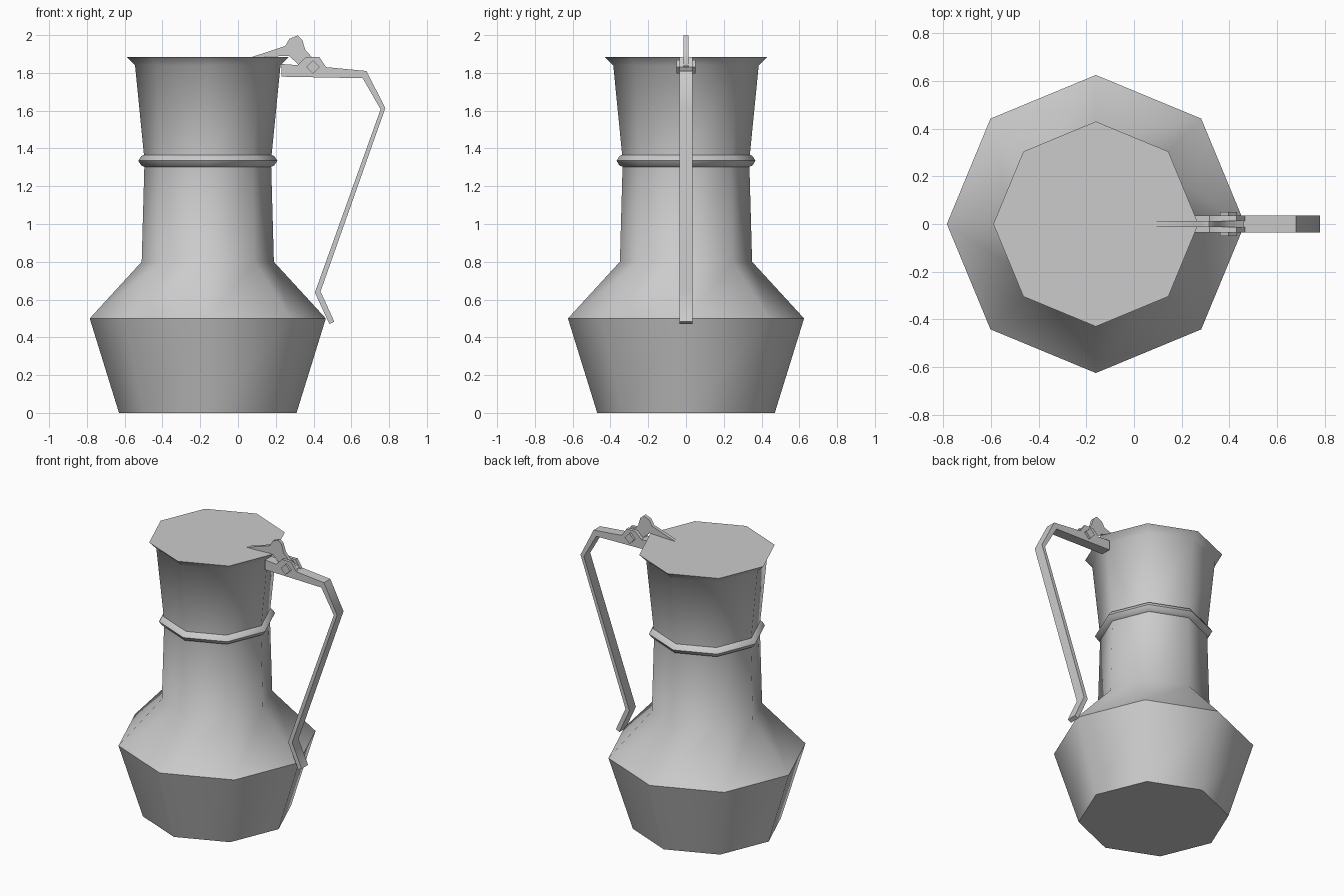
import bpy
import math
import bmesh
from mathutils import Vector

cube = bpy.data.objects.get("Cube")
if cube:
    bpy.data.objects.remove(cube, do_unlink=True)

SIDES = 8
AXIS_X = -0.16

grey = bpy.data.materials.new("pewter_grey")
grey.use_nodes = True
COLOUR = (0.6, 0.6, 0.6, 1)
grey.diffuse_color = COLOUR
grey.node_tree.nodes["Principled BSDF"].inputs["Base Color"].default_value = COLOUR


def finish(name, bm, angle=50):
    bmesh.ops.recalc_face_normals(bm, faces=bm.faces)
    mesh = bpy.data.meshes.new(name)
    bm.to_mesh(mesh)
    bm.free()
    mesh.materials.append(grey)
    obj = bpy.data.objects.new(name, mesh)
    bpy.context.collection.objects.link(obj)
    bpy.ops.object.select_all(action="DESELECT")
    obj.select_set(True)
    bpy.context.view_layer.objects.active = obj
    bpy.ops.object.shade_smooth_by_angle(angle=math.radians(angle))
    return obj


def lathe(name, profile, closed=False):
    """Eight-sided turned shape; open profiles are capped at both ends."""
    bm = bmesh.new()
    rings = []
    for r, z in profile:
        turns = [math.tau * i / SIDES for i in range(SIDES)]
        rings.append([bm.verts.new((AXIS_X + r * math.cos(a), r * math.sin(a), z))
                      for a in turns])
    pairs = list(zip(rings, rings[1:]))
    if closed:
        pairs.append((rings[-1], rings[0]))
    else:
        bm.faces.new(rings[0])
        bm.faces.new(rings[-1])
    for low, high in pairs:
        for i in range(SIDES):
            j = (i + 1) % SIDES
            bm.faces.new((low[i], low[j], high[j], high[i]))
    return finish(name, bm)


def plate(name, outline, y0, y1):
    """Side outline in x and z, extruded across y."""
    bm = bmesh.new()
    face = bm.faces.new([bm.verts.new((x, y0, z)) for x, z in outline])
    out = bmesh.ops.extrude_face_region(bm, geom=[face])
    moved = [v for v in out["geom"] if isinstance(v, bmesh.types.BMVert)]
    bmesh.ops.translate(bm, verts=moved, vec=Vector((0, y1 - y0, 0)))
    return finish(name, bm)


# Body with flared rim and flat closed top
lathe("jug_body", [(0.47, 0), (0.625, 0.5), (0.35, 0.8), (0.335, 1.335),
                   (0.385, 1.84), (0.43, 1.885)])

# Raised band round the neck
lathe("neck_band", [(0.33, 1.30), (0.352, 1.31), (0.368, 1.335),
                    (0.352, 1.36), (0.33, 1.37)], closed=True)

# Bent strap handle
plate("handle", [(0.23, 1.847), (0.47, 1.83), (0.68, 1.81), (0.78, 1.614),
                 (0.437, 0.643), (0.51, 0.483), (0.484, 0.47), (0.407, 0.637),
                 (0.755, 1.607), (0.66, 1.772), (0.23, 1.78)], -0.035, 0.035)

# Pair of hinge ears on the handle
for side, y in (("right", -0.035), ("left", 0.013)):
    plate("hinge_ear_" + side, [(0.31, 1.835), (0.36, 1.885), (0.43, 1.885),
                                (0.47, 1.825)], y, y + 0.022)

# Square hinge pin set on its corner
plate("hinge_pin", [(0.397 + 0.036 * math.cos(i * math.pi / 2),
                     1.832 + 0.036 * math.sin(i * math.pi / 2)) for i in range(4)],
      -0.05, 0.05)

# Thumb lever resting on the lid
plate("thumb_lever", [(0.07, 1.883), (0.25, 1.942), (0.272, 1.98), (0.315, 1.998),
                      (0.34, 1.975), (0.357, 1.92), (0.4, 1.875), (0.46, 1.84),
                      (0.33, 1.835), (0.27, 1.89)], -0.012, 0.012)
